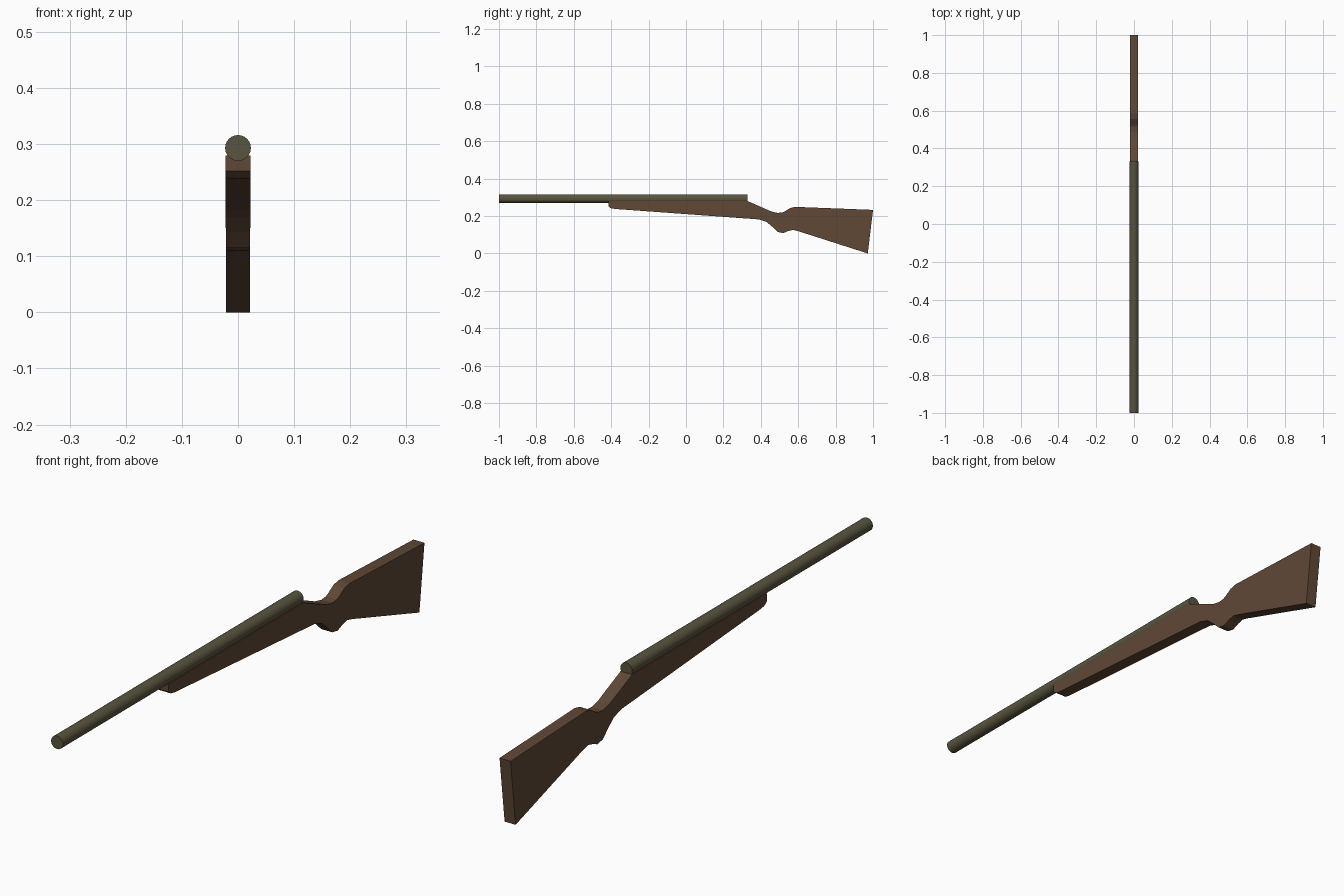
import bpy, bmesh
from math import pi
from mathutils import Matrix

if "Cube" in bpy.data.objects:
    bpy.data.objects.remove(bpy.data.objects["Cube"])


def material(name, color):
    m = bpy.data.materials.new(name)
    m.diffuse_color = (*color, 1)
    m.use_nodes = True
    m.node_tree.nodes["Principled BSDF"].inputs["Base Color"].default_value = m.diffuse_color
    return m


def finish(bm, name, mat):
    bmesh.ops.recalc_face_normals(bm, faces=bm.faces)
    me = bpy.data.meshes.new(name)
    bm.to_mesh(me)
    bm.free()
    me.materials.append(mat)
    ob = bpy.data.objects.new(name, me)
    bpy.context.collection.objects.link(ob)
    return ob


wood = material("wood", (0.115, 0.065, 0.037))
metal = material("metal", (0.10, 0.09, 0.05))

# Barrel: solid rod along y
R, Z, Y0, Y1 = 0.023, 0.293, -1.0, 0.33
bm = bmesh.new()
bmesh.ops.create_cone(
    bm, cap_ends=True, segments=24, radius1=R, radius2=R, depth=Y1 - Y0,
    matrix=Matrix.Translation((0, (Y0 + Y1) / 2, Z)) @ Matrix.Rotation(pi / 2, 4, 'X'))
finish(bm, "barrel", metal)

# Stock: side outline (y, z), extruded across x
outline = [
    (-0.415, 0.28), (-0.415, 0.252), (-0.402, 0.242), (-0.38, 0.238),
    (0.39, 0.182), (0.43, 0.169), (0.46, 0.144), (0.49, 0.115),
    (0.52, 0.109), (0.547, 0.12), (0.572, 0.126), (0.60, 0.119),
    (0.972, 0.0), (1.0, 0.233), (0.585, 0.249), (0.557, 0.243),
    (0.53, 0.226), (0.515, 0.219), (0.49, 0.217), (0.457, 0.224), (0.33, 0.28),
]
W_FORE, W_BUTT = 0.0223, 0.0213
bm = bmesh.new()
face = bm.faces.new([bm.verts.new((-W_FORE, y, z)) for y, z in outline])
ext = bmesh.ops.extrude_face_region(bm, geom=[face])
for v in ext["geom"]:
    if isinstance(v, bmesh.types.BMVert):
        v.co.x = W_FORE

# Slightly thinner butt behind the wrist
for y in (0.41, 0.50):
    bmesh.ops.bisect_plane(bm, geom=bm.verts[:] + bm.edges[:] + bm.faces[:],
                           plane_co=(0, y, 0), plane_no=(0, 1, 0))
for v in bm.verts:
    t = min(max((v.co.y - 0.41) / 0.09, 0), 1)
    v.co.x *= 1 + t * (W_BUTT / W_FORE - 1)
finish(bm, "stock", wood)
